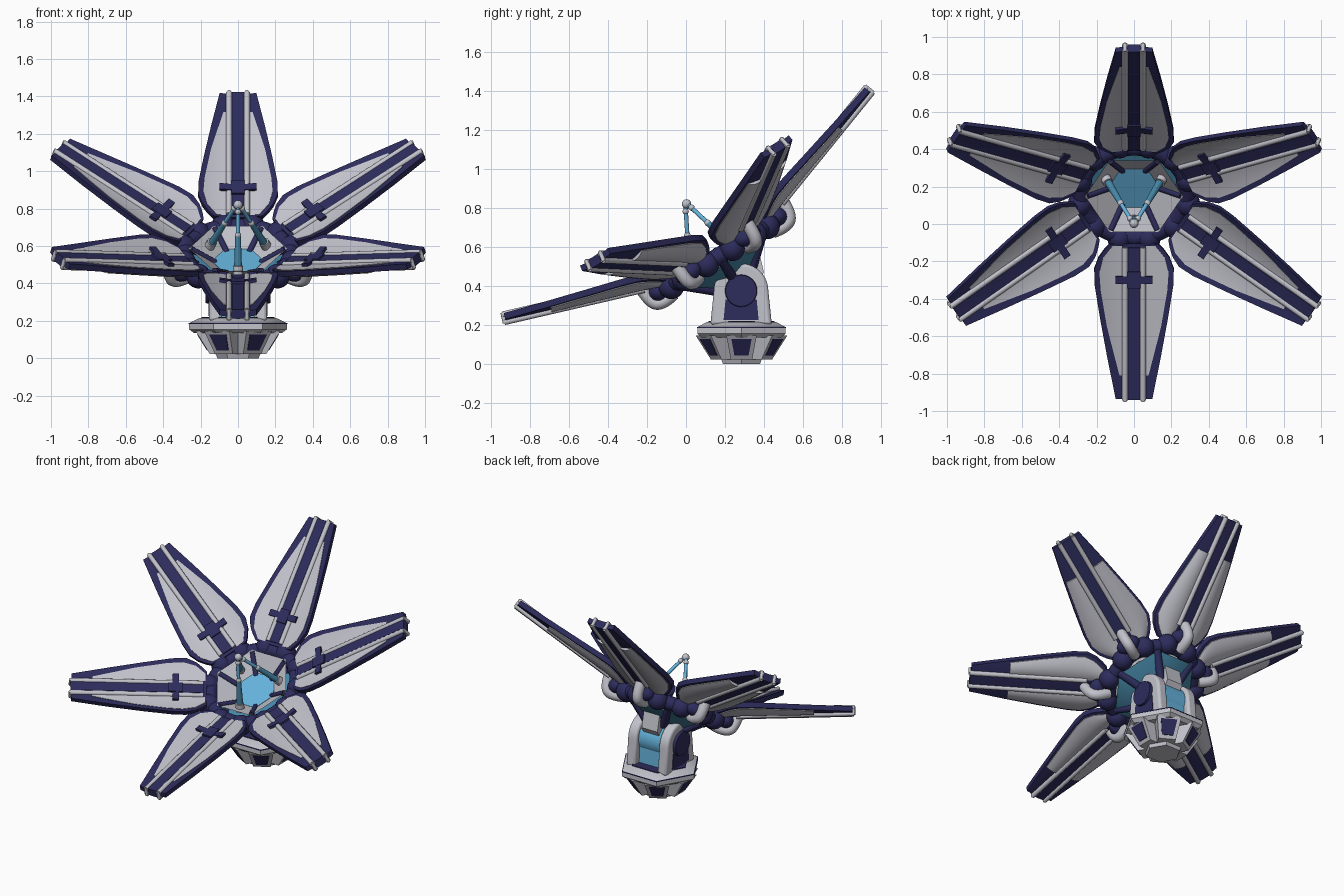
import bpy, bmesh, math
from mathutils import Matrix, Vector

if "Cube" in bpy.data.objects:
    bpy.data.objects.remove(bpy.data.objects["Cube"])

T, R = Matrix.Translation, lambda deg, ax: Matrix.Rotation(math.radians(deg), 4, ax)


def material(name, rgb):
    m = bpy.data.materials.new(name)
    m.diffuse_color = (*rgb, 1)
    m.use_nodes = True
    m.node_tree.nodes["Principled BSDF"].inputs["Base Color"].default_value = m.diffuse_color
    return m


GREY = material("light_grey", (0.54, 0.54, 0.60))
NAVY = material("navy", (0.026, 0.025, 0.108))
BLUE = material("sky_blue", (0.13, 0.45, 0.72))
TEAL = material("teal", (0.06, 0.24, 0.38))


def finish(name, bm, mat, M=Matrix()):
    bmesh.ops.recalc_face_normals(bm, faces=bm.faces)
    me = bpy.data.meshes.new(name)
    bm.to_mesh(me)
    bm.free()
    me.materials.append(mat)
    o = bpy.data.objects.new(name, me)
    bpy.context.collection.objects.link(o)
    o.matrix_world = M
    return o


def frustum(name, mat, M, r0, r1, h0, h1, n=32, caps=True):
    """Cone section along local z; hexagons get corners on the x axis."""
    bm = bmesh.new()
    bmesh.ops.create_cone(bm, cap_ends=caps, segments=n, radius1=r0, radius2=r1, depth=h1 - h0,
                          matrix=T((0, 0, (h0 + h1) / 2)) @ R(30, 'Z'))
    return finish(name, bm, mat, M)


def rod(name, mat, M, a, b, r0, r1=None, n=12):
    a, b = Vector(a), Vector(b)
    q = (b - a).to_track_quat('Z', 'Y').to_matrix().to_4x4()
    return frustum(name, mat, M @ T(a) @ q, r0, r0 if r1 is None else r1, 0, (b - a).length, n)


def ball(name, mat, M, r, scale=(1, 1, 1)):
    bm = bmesh.new()
    bmesh.ops.create_uvsphere(bm, u_segments=20, v_segments=12, radius=r)
    bmesh.ops.scale(bm, vec=scale, verts=bm.verts)
    return finish(name, bm, mat, M)


def plate(name, mat, M, rows, w0, w1, bulge=0.0, n=8):
    """Thin curved slab: rows of (length, x_min, x_max), between heights w0 and w1."""
    bm = bmesh.new()
    grids = []
    for w, b in ((w0, bulge), (w1, 0)):
        g = []
        for u, xa, xb in rows:
            line = []
            for i in range(n + 1):
                t = i / n
                x = xa + (xb - xa) * t
                line.append(bm.verts.new((x, u, w + 1.0 * x * x - b * 4 * t * (1 - t))))
            g.append(line)
        grids.append(g)
        for p, q in zip(g, g[1:]):
            for i in range(n):
                bm.faces.new((p[i], p[i + 1], q[i + 1], q[i]))
    lo, hi = grids
    m = len(rows)
    loop = [(0, i) for i in range(n + 1)] + [(j, n) for j in range(1, m)] \
        + [(m - 1, i) for i in range(n - 1, -1, -1)] + [(j, 0) for j in range(m - 2, 0, -1)]
    for (a, b), (c, d) in zip(loop, loop[1:] + loop[:1]):
        bm.faces.new((lo[a][b], lo[c][d], hi[c][d], hi[a][b]))
    return finish(name, bm, mat, M)


def prism(name, mat, pts, x0, x1):
    """Profile in y-z extruded along x."""
    bm = bmesh.new()
    f = bm.faces.new([bm.verts.new((x0, y, z)) for y, z in pts])
    ext = bmesh.ops.extrude_face_region(bm, geom=[f])["geom"]
    bmesh.ops.translate(bm, vec=(x1 - x0, 0, 0), verts=[v for v in ext if isinstance(v, bmesh.types.BMVert)])
    return finish(name, bm, mat)


def curve_tube(name, mat, M, pts, r):
    c = bpy.data.curves.new(name, 'CURVE')
    c.dimensions, c.bevel_depth, c.bevel_resolution, c.use_fill_caps = '3D', r, 4, True
    s = c.splines.new('NURBS')
    s.points.add(len(pts) - 1)
    for p, co in zip(s.points, pts):
        p.co = (*co, 1)
    s.use_endpoint_u, s.order_u = True, 3
    c.materials.append(mat)
    o = bpy.data.objects.new(name, c)
    bpy.context.collection.objects.link(o)
    o.matrix_world = M


# Dish frame: local z is the dish axis, tilted 32 degrees to the front
D = T((0, 0, 0.825)) @ R(32, 'X')

outline = [(0, .13), (.03, .16), (.07, .19), (.13, .213), (.22, .21), (.4, .182), (.62, .143), (.85, .098)]
inner = [(.01, .115), (.07, .165), (.15, .185), (.25, .178), (.45, .145), (.60, .108), (.72, .078)]

for k in range(6):
    S = D @ R(60 * k, 'Z')
    P = S @ T((0, .296, -.280)) @ R(19, 'X')
    # Petal: navy frame, grey back shells, inlaid grey panels, spine between rails
    plate("petal_frame", NAVY, P, [(u, -w, w) for u, w in outline], -.020, .012)
    for s in (-1, 1):
        plate("petal_panel", GREY, P, [(u, *sorted((s * .064, s * w))) for u, w in inner], .006, .016, n=5)
        plate("petal_back_shell", GREY, P, [(u * .95 + .02, *sorted((s * .05, s * w * .93))) for u, w in outline[:-1]],
              -.024, -.01, .012)
        for w, u0 in ((.016, .02), (-.024, .12)):
            rod("petal_rail", GREY, P, (s * .048, u0, w), (s * .048, .858, w), .0155)
        rod("petal_rail_end", GREY, P, (s * .048, .856, -.03), (s * .048, .856, .026), .011)
    plate("petal_spine", NAVY, P, [(.02, -.033, .033), (.855, -.033, .033)], -.028, .022, n=2)
    plate("petal_crossbar", NAVY, P, [(.175, -.10, .10), (.215, -.10, .10)], .01, .032, n=4)
    plate("petal_crossbar_block", NAVY, P, [(.15, -.035, .035), (.24, -.035, .035)], .01, .034, n=2)
    # Hinge under the petal
    curve_tube("hinge_hook", GREY, S, [(0, .30, -.36), (0, .37, -.375), (0, .425, -.34), (0, .425, -.25)], .034)
    ball("hinge_core", NAVY, S @ T((0, .36, -.31)), .055, (1.4, 1, .9))
    for a in (-15, 15):
        ball("ring_knuckle", NAVY, S @ R(a, 'Z') @ T((0, .30, -.322)), .066)
    # Bowl ribs
    G = S @ R(30, 'Z')
    rod("bowl_rib", NAVY, G, (0, .275, -.35), (0, .13, -.46), .026)
    rod("bowl_inner_rib", NAVY, G, (0, .25, -.285), (0, .12, -.37), .016)

# Feed: three struts, one to the front, two to the back
for k in (1, 3, 5):
    S = D @ R(60 * k, 'Z')
    rod("feed_strut_upper", BLUE, S, (0, .012, -.015), (0, .085, -.15), .011)
    ball("feed_joint", GREY, S @ T((0, .024, -.035)), .016)
    rod("feed_strut_lower", TEAL, S, (0, .082, -.145), (0, .175, -.325), .015, .022)
    ball("feed_strut_joint", GREY, S @ T((0, .082, -.145)), .017)
    rod("feed_strut_foot", GREY, S, (0, .16, -.29), (0, .185, -.34), .028)
ball("feed_tip", GREY, D @ T((0, 0, -.005)), .024)

# Hub ring and bowl
bpy.ops.mesh.primitive_torus_add(major_radius=.285, minor_radius=.045, major_segments=36, minor_segments=12)
ring = bpy.context.object
ring.name = "hub_ring"
ring.data.materials.append(NAVY)
ring.matrix_world = D @ T((0, 0, -.32))
frustum("bowl_liner", GREY, D, .125, .262, -.372, -.28, 6, False)
frustum("bowl_shell", TEAL, D, .13, .285, -.46, -.37, 6)
frustum("bowl_floor", BLUE, D, .14, .14, -.372, -.360, 6)
frustum("neck", NAVY, D, .09, .125, -.54, -.42)
prism("neck_brace", GREY, [(.31, .57), (.37, .60), (.40, .47), (.36, .40), (.28, .42)], -.06, .06)

# Yoke: two arches holding the pivot
CY, CZ = .283, .375
arch = [(CY + .158, .20)] + [(CY + .14 * math.cos(a), CZ + .14 * math.sin(a))
                             for a in (math.pi * i / 20 for i in range(21))] + [(CY - .158, .20)]
for s in (-1, 1):
    a = prism("yoke_arch", GREY, arch, s * .085, s * .155)
    b = a.modifiers.new("soft_edge", 'BEVEL')
    b.width, b.segments, b.limit_method, b.angle_limit = .016, 3, 'ANGLE', .7
    prism("yoke_lower_trim", NAVY, [(CY - .09, .225), (CY + .09, .225), (CY + .08, .33), (CY - .08, .33)],
          s * .15, s * .159)
    rod("pivot_cap", NAVY, Matrix(), (s * .12, CY, CZ), (s * .175, CY, CZ), .088, .08, 32)
rod("pivot_barrel", BLUE, Matrix(), (-.09, CY, CZ), (.09, CY, CZ), .115, None, 32)
prism("yoke_core", BLUE, [(CY - .11, .2), (CY + .11, .2), (CY + .10, CZ), (CY - .10, CZ)], -.09, .09)

# Hexagonal base with six tapered feet
B = T((0, .285, 0))
frustum("base_lower_rim", GREY, B, .235, .262, .135, .155, 6)
frustum("base_plate", GREY, B, .262, .262, .155, .188, 6)
frustum("base_chamfer", GREY, B, .262, .205, .188, .215, 6)
frustum("base_top_inlay", NAVY, B, .195, .195, .212, .220, 6)
frustum("base_seam", NAVY, B, .2635, .2635, .184, .190, 6)
frustum("base_core", GREY, B, .11, .17, 0, .14, 6)


def foot(name, mat, M, half, z0, z1, lift, depth):
    """Tapered block whose outer face leans inward toward the bottom."""
    def out(z):
        return .155 + (z - .03) * .62 + lift
    bm = bmesh.new()
    v = [bm.verts.new((r, s * half * (.7 if z == z0 else 1), z))
         for z in (z0, z1) for r in (out(z) - depth, out(z)) for s in (-1, 1)]
    bmesh.ops.convex_hull(bm, input=v)
    return finish(name, mat=mat, bm=bm, M=M)


for k in range(6):
    F = B @ R(60 * k, 'Z')
    foot("base_foot", GREY, F, .078, .022, .145, 0, .10)
    foot("base_foot_panel", NAVY, F, .052, .042, .128, .004, .008)

# Smooth shading with sharp edges kept
bpy.context.view_layer.update()
for o in bpy.context.scene.objects:
    o.select_set(o.type == 'MESH')
    if o.type == 'MESH':
        bpy.context.view_layer.objects.active = o
bpy.ops.object.shade_smooth_by_angle(angle=math.radians(35))
